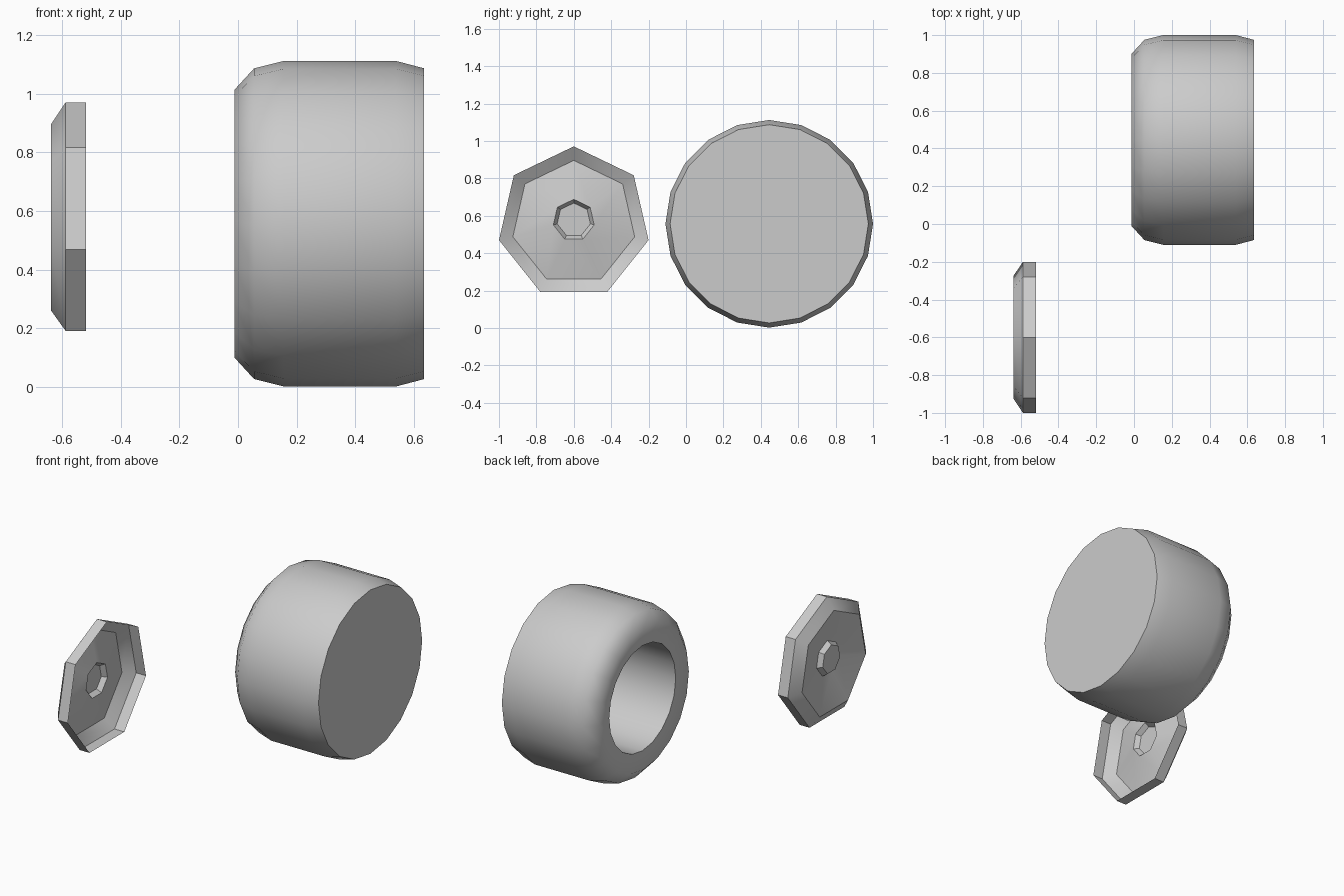
import bpy, bmesh
from math import sin, cos, tau, radians

if "Cube" in bpy.data.objects:
    bpy.data.objects.remove(bpy.data.objects["Cube"])


def lathe(name, profile, sides, y, smooth_angle, cap_start, cap_end):
    """Turn (x, radius, centre z) rings around an axis along x."""
    bm = bmesh.new()
    rings = [[bm.verts.new((x, y + r * sin(tau * i / sides), z + r * cos(tau * i / sides)))
              for i in range(sides)] for x, r, z in profile]
    for a, b in zip(rings, rings[1:]):
        for i in range(sides):
            j = (i + 1) % sides
            bm.faces.new((a[i], a[j], b[j], b[i]))
    if cap_start:
        bm.faces.new(rings[0][::-1])
    if cap_end:
        bm.faces.new(rings[-1])
    bmesh.ops.recalc_face_normals(bm, faces=bm.faces[:])
    # An open shell faces outward, so its end cap must look towards -x
    bm.faces.ensure_lookup_table()
    if not cap_start and bm.faces[-1].normal.x > 0:
        bmesh.ops.reverse_faces(bm, faces=bm.faces[:])
    mesh = bpy.data.meshes.new(name)
    bm.to_mesh(mesh)
    bm.free()
    obj = bpy.data.objects.new(name, mesh)
    bpy.context.collection.objects.link(obj)
    bpy.ops.object.select_all(action='DESELECT')
    obj.select_set(True)
    bpy.context.view_layer.objects.active = obj
    bpy.ops.object.shade_smooth_by_angle(angle=radians(smooth_angle))
    return obj


# Wheel: closed flat side at +x, deep round hole on the -x side
Z = 0.557
lathe("wheel", [(0.635, 0.53, Z), (0.54, 0.555, Z), (0.155, 0.555, Z), (0.055, 0.53, Z),
                (-0.012, 0.457, Z), (0.0, 0.34, Z), (0.55, 0.34, Z)],
      20, 0.445, 50, True, True)

# Hub cap: seven-sided thin shell, dished towards a small raised centre
lathe("hub_cap", [(-0.518, 0.41, 0.561), (-0.588, 0.41, 0.561), (-0.638, 0.334, 0.562),
                  (-0.59, 0.112, 0.576), (-0.62, 0.091, 0.577)],
      7, -0.6, 30, False, True)
